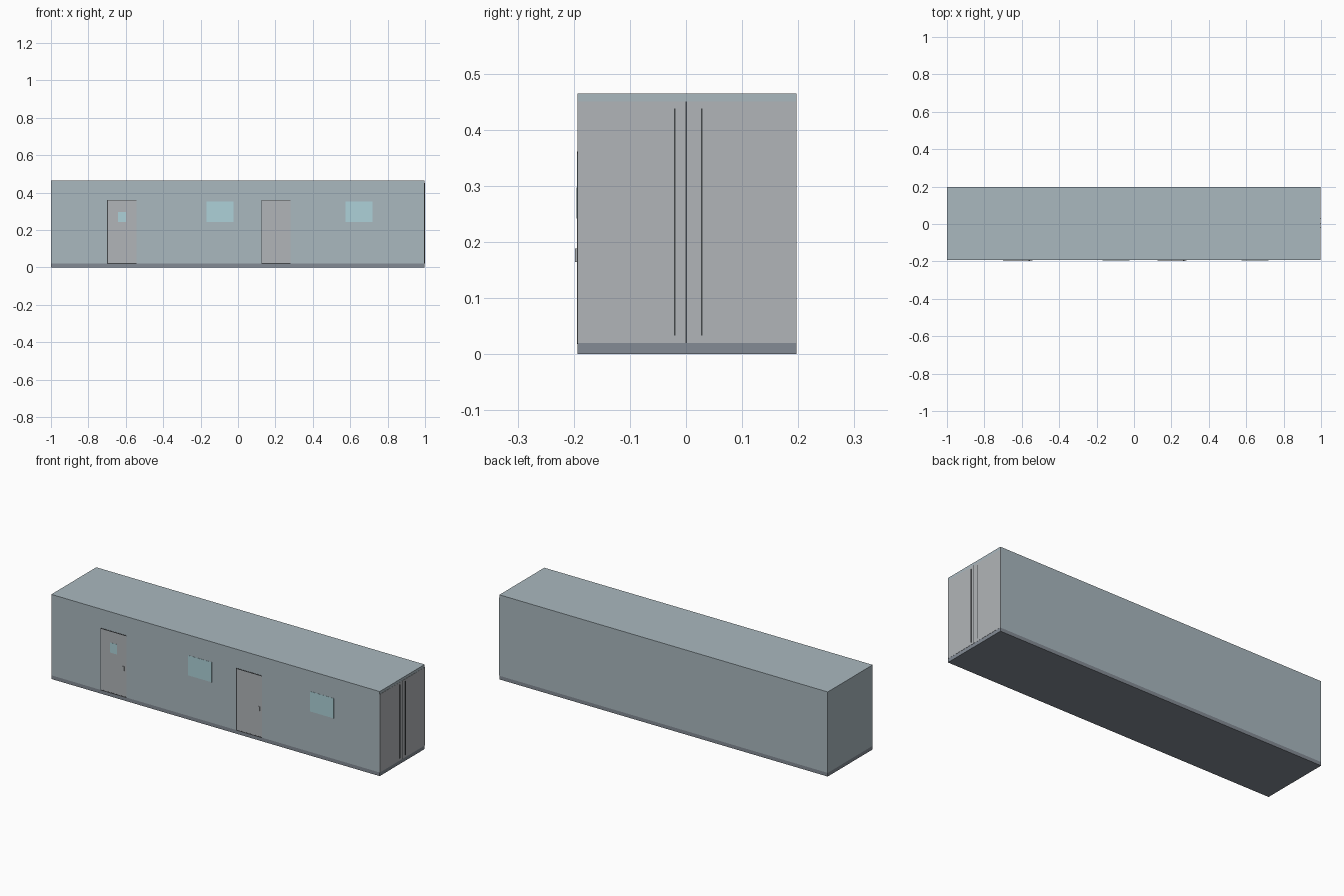
import bpy

if "Cube" in bpy.data.objects:
    bpy.data.objects.remove(bpy.data.objects["Cube"])


def material(name, rgb):
    m = bpy.data.materials.new(name)
    m.diffuse_color = (*rgb, 1)
    m.use_nodes = True
    m.node_tree.nodes["Principled BSDF"].inputs["Base Color"].default_value = m.diffuse_color
    return m


WALL = material("wall_paint", (0.40, 0.48, 0.52))
BASE = material("base_grey", (0.23, 0.26, 0.30))
PANEL = material("door_grey", (0.44, 0.46, 0.48))
GLASS = material("window_glass", (0.42, 0.64, 0.69))
DARK = material("dark_trim", (0.06, 0.065, 0.07))


def box(name, x, y, z, mat):
    """Axis-aligned box from (min, max) ranges."""
    bpy.ops.mesh.primitive_cube_add(
        size=1, location=[(r[0] + r[1]) / 2 for r in (x, y, z)])
    ob = bpy.context.object
    ob.name = name
    ob.scale = [r[1] - r[0] for r in (x, y, z)]
    bpy.ops.object.transform_apply(location=False, rotation=False, scale=True)
    ob.data.materials.append(mat)
    return ob


FRONT, BACK = -0.193, 0.197
END = 0.997
HEIGHT, SKIRT = 0.465, 0.02

# Main shell and base
box("base_skirt", (-1, END), (FRONT, BACK), (0, SKIRT), BASE)
box("cabin_body", (-1, END), (FRONT, BACK), (SKIRT, HEIGHT), WALL)

# Front doors with edge trim and handle
for n, x0, x1, hx in ((1, -0.697, -0.543, -0.56), (2, 0.128, 0.282, 0.266)):
    z0, z1 = SKIRT, 0.358
    box(f"front_door_{n}", (x0, x1), (FRONT - 0.001, FRONT + 0.002), (z0, z1), PANEL)
    trim = (FRONT - 0.0016, FRONT + 0.002)
    box(f"door_trim_side_{n}", (x0 - 0.003, x0 + 0.001), trim, (z0 - 0.002, z1 + 0.003), DARK)
    box(f"door_trim_top_{n}", (x0, x1), trim, (z1 - 0.001, z1 + 0.003), DARK)
    box(f"door_trim_sill_{n}", (x0, x1), trim, (z0 - 0.002, z0 + 0.003), DARK)
    box(f"door_handle_{n}", (hx - 0.004, hx + 0.004),
        (FRONT - 0.005, FRONT), (0.164, 0.188), PANEL)

# Windows
pane = (FRONT - 0.001, FRONT + 0.002)
box("front_window_1", (-0.168, -0.024), pane, (0.243, 0.353), GLASS)
box("front_window_2", (0.575, 0.718), pane, (0.243, 0.353), GLASS)
box("door_window", (-0.642, -0.60), (FRONT - 0.002, FRONT), (0.242, 0.297), GLASS)

# Cargo end panel with centre seam and locking rods
box("end_panel", (END - 0.002, END + 0.001), (FRONT, BACK), (SKIRT, 0.45), PANEL)
box("end_seam", (END - 0.001, END + 0.0015), (-0.0005, 0.0015), (SKIRT, 0.45), DARK)
for n, y in ((1, -0.020), (2, 0.028)):
    box(f"locking_rod_{n}", (END, 1.0), (y - 0.0015, y + 0.0015), (0.033, 0.438), DARK)
